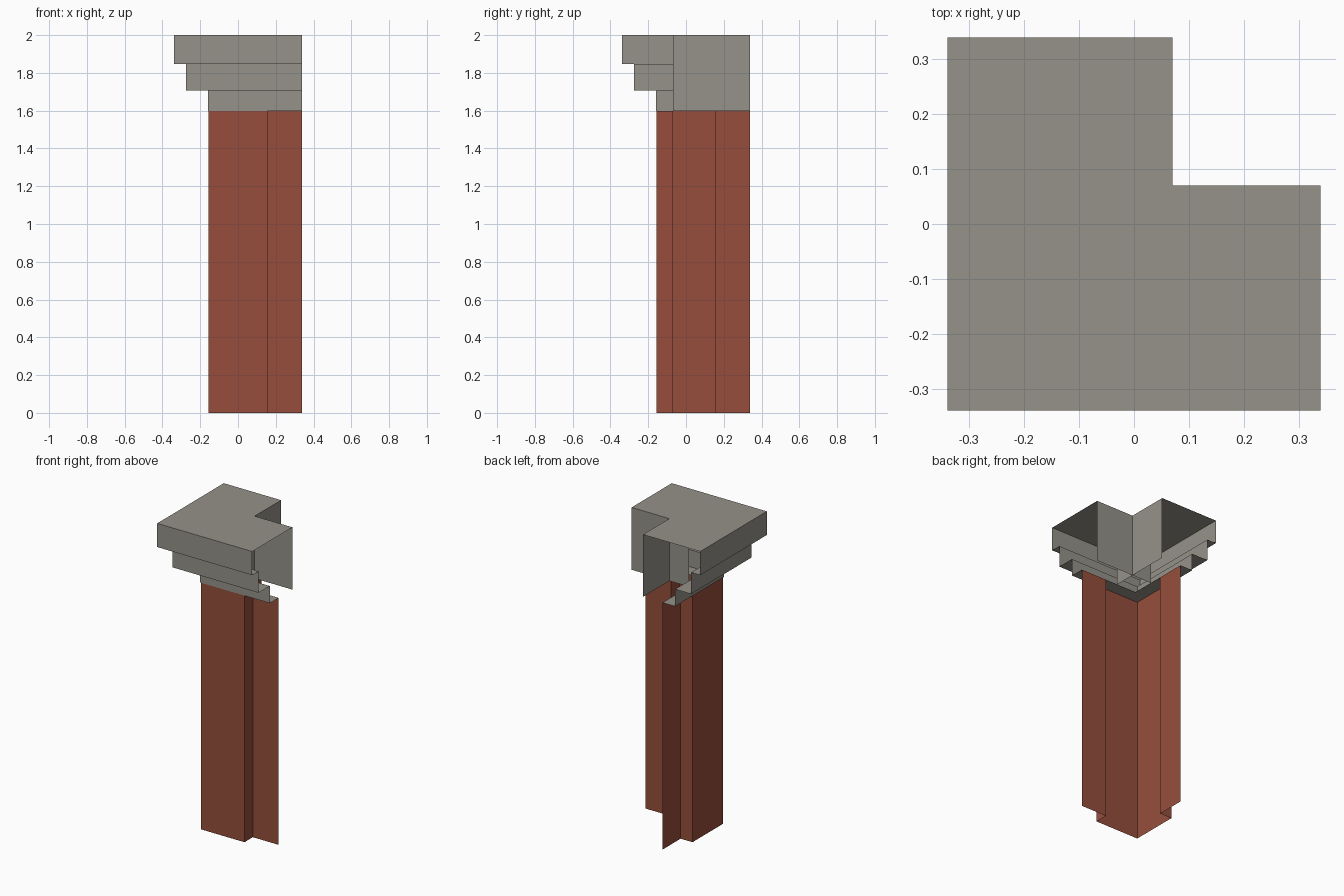
import bpy

cube = bpy.data.objects.get("Cube")
if cube:
    bpy.data.objects.remove(cube, do_unlink=True)


def make_material(name, rgb):
    mat = bpy.data.materials.new(name)
    mat.use_nodes = True
    mat.diffuse_color = (*rgb, 1)
    bsdf = next(n for n in mat.node_tree.nodes if n.type == 'BSDF_PRINCIPLED')
    bsdf.inputs["Base Color"].default_value = (*rgb, 1)
    return mat


STONE = make_material("grey stone", (0.30, 0.287, 0.25))
BRICK = make_material("red brick", (0.305, 0.076, 0.045))


def make_object(name, verts, faces, mat):
    mesh = bpy.data.meshes.new(name)
    mesh.from_pydata(verts, [], faces)
    mesh.materials.append(mat)
    obj = bpy.data.objects.new(name, mesh)
    bpy.context.collection.objects.link(obj)
    return obj


def skin(name, rows, mat):
    """Join rows of points, listed from top to bottom, with quads."""
    n = len(rows[0])
    faces = [(i * n + j, i * n + j + 1, (i + 1) * n + j + 1, (i + 1) * n + j)
             for i in range(len(rows) - 1) for j in range(n - 1)]
    return make_object(name, [p for row in rows for p in row], faces, mat)


def upright(name, path, top, bottom, mat):
    """Vertical sheet along a plan path."""
    return skin(name, [[(x, y, z) for x, y in path] for z in (top, bottom)], mat)


END = 0.34      # open ends of both arms
NOTCH = 0.07    # inner corner of the cap
SHAFT = 0.155   # half width of the corner shaft
CAP_Z = 1.597   # underside of the cap

# Corner shaft with a recessed wing along each arm
upright("pillar_shaft",
        [(END, -NOTCH), (SHAFT, -NOTCH), (SHAFT, -SHAFT), (-SHAFT, -SHAFT),
         (-SHAFT, SHAFT), (-NOTCH, SHAFT), (-NOTCH, END)],
        CAP_Z, 0, BRICK)

# Stepped moulding swept round the outer corner
profile = [(-END, 2), (-END, 1.847), (-0.275, 1.847), (-0.275, 1.708),
           (-0.16, 1.708), (-0.16, CAP_Z), (-NOTCH, CAP_Z)]
skin("cap_moulding",
     [[(END, o, z), (o, o, z), (o, END, z)] for o, z in profile], STONE)

# L-shaped cap top
plan = [(-END, -END), (END, -END), (END, NOTCH), (NOTCH, NOTCH),
        (NOTCH, END), (-END, END)]
make_object("cap_top", [(x, y, 2) for x, y in plan], [range(6)], STONE)

# Inner cap walls, crossing at the notch
upright("cap_inner_wall_left", [(NOTCH, END), (NOTCH, -NOTCH)], 2, CAP_Z, STONE)
upright("cap_inner_wall_back", [(-NOTCH, NOTCH), (END, NOTCH)], 2, CAP_Z, STONE)
